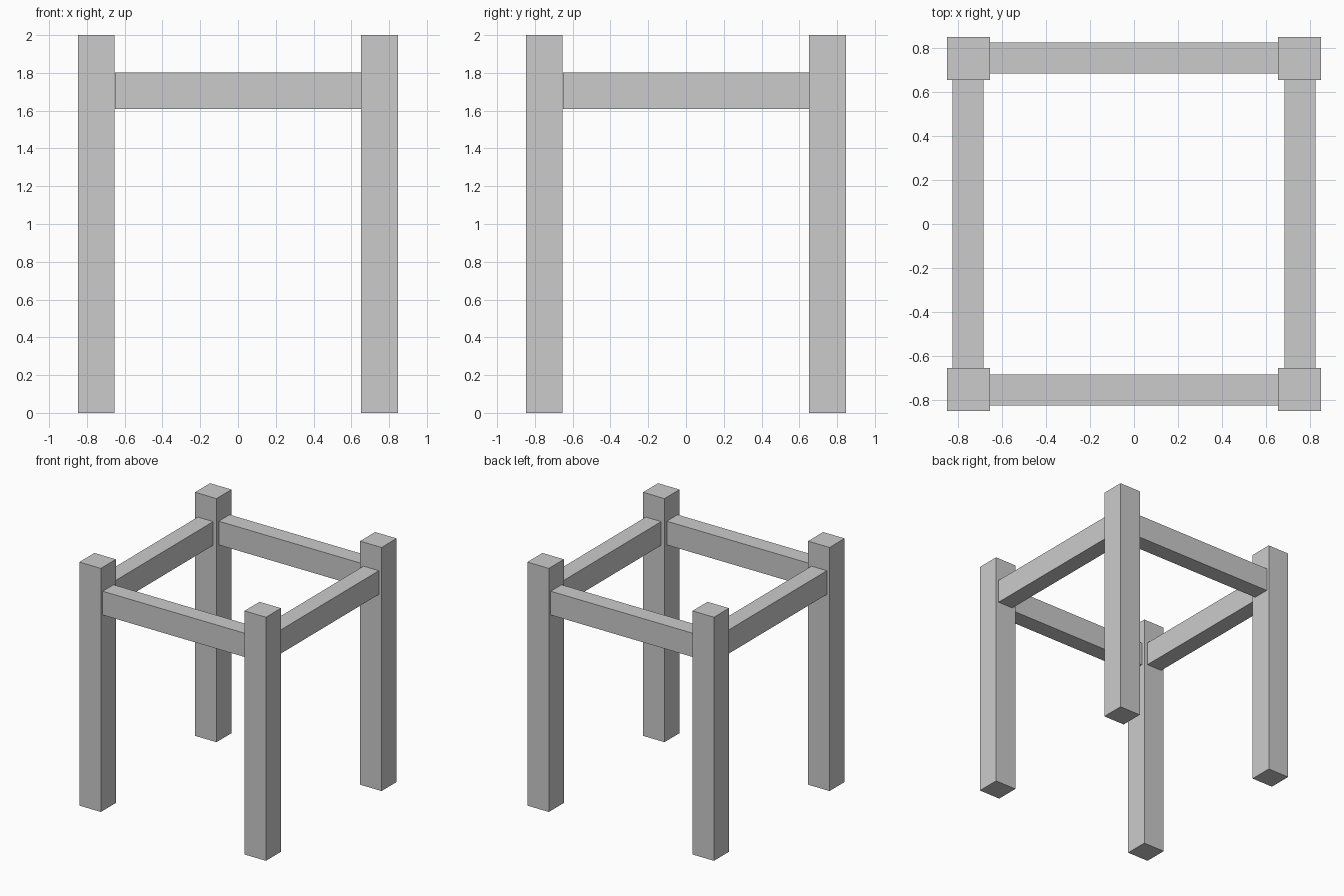
import bpy

if "Cube" in bpy.data.objects:
    bpy.data.objects.remove(bpy.data.objects["Cube"])

POST_C, POST_W, HEIGHT = 0.75, 0.195, 2.0
RAIL_C, RAIL_W = 0.753, 0.14
RAIL_Z0, RAIL_Z1 = 1.608, 1.803
SPAN = 2 * (POST_C - POST_W / 2)


def box(name, centre, size):
    bpy.ops.mesh.primitive_cube_add(size=1, location=centre)
    obj = bpy.context.object
    obj.name = name
    obj.scale = size
    bpy.ops.object.transform_apply(location=False, rotation=False, scale=True)
    return obj


# Four corner posts
for sy, depth in ((-1, "front"), (1, "back")):
    for sx, side in ((-1, "left"), (1, "right")):
        box(f"{depth}_{side}_post", (sx * POST_C, sy * POST_C, HEIGHT / 2),
            (POST_W, POST_W, HEIGHT))

# Rails spanning between the posts
rail_z, rail_h = (RAIL_Z0 + RAIL_Z1) / 2, RAIL_Z1 - RAIL_Z0
for s, depth, side in ((-1, "front", "left"), (1, "back", "right")):
    box(f"{depth}_rail", (0, s * RAIL_C, rail_z), (SPAN, RAIL_W, rail_h))
    box(f"{side}_rail", (s * RAIL_C, 0, rail_z), (RAIL_W, SPAN, rail_h))
